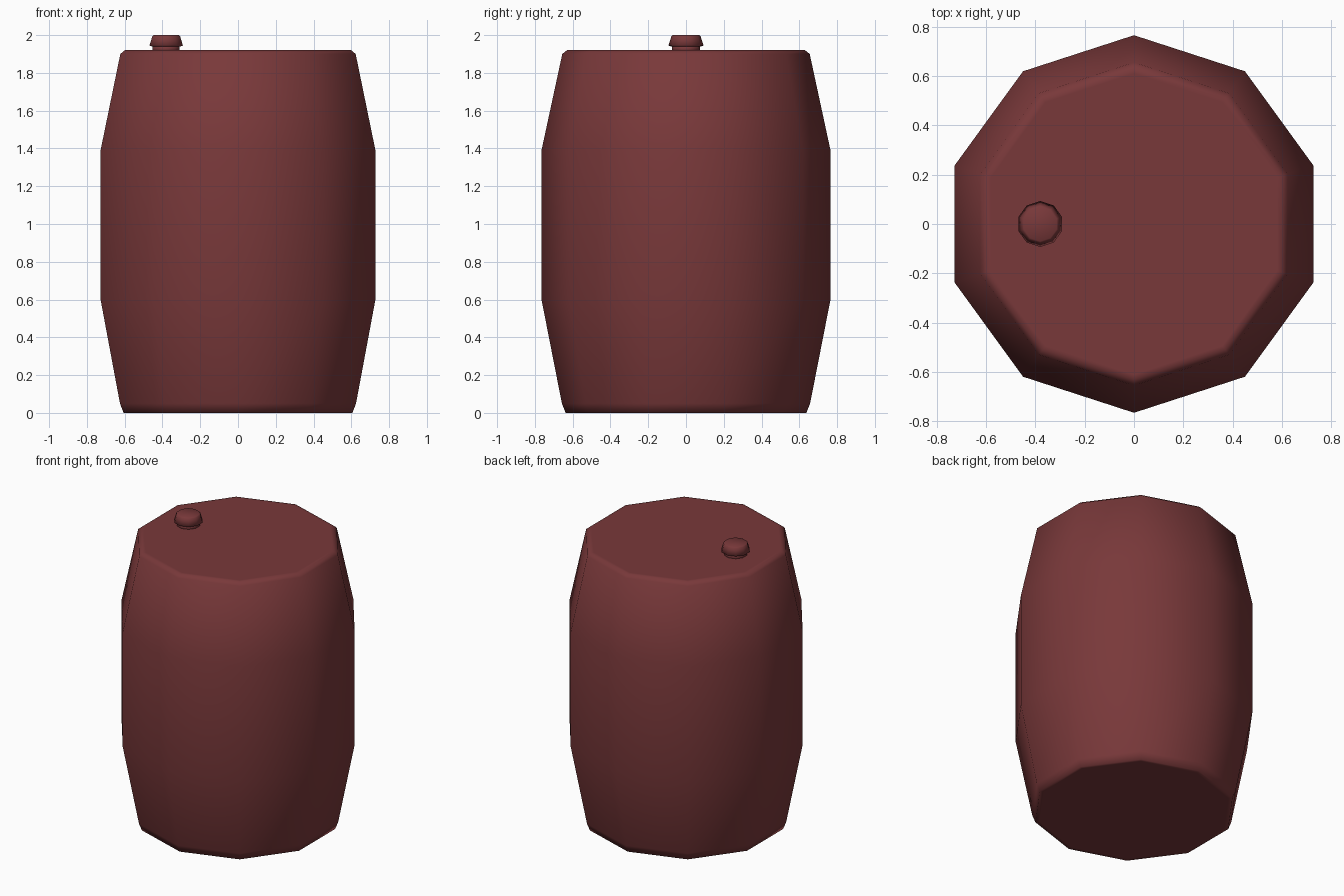
import bpy, bmesh
from math import cos, sin, pi

if "Cube" in bpy.data.objects:
    bpy.data.objects.remove(bpy.data.objects["Cube"])

SIDES = 10
mat = bpy.data.materials.new("dark_red")
mat.diffuse_color = (0.19, 0.04, 0.042, 1)
mat.use_nodes = True
mat.node_tree.nodes["Principled BSDF"].inputs["Base Color"].default_value = mat.diffuse_color


def lathe(name, profile, centre=(0, 0)):
    """Ten-sided solid of revolution from (radius, z) pairs, with a corner on +y."""
    bm = bmesh.new()
    rings = []
    for r, z in profile:
        rings.append([bm.verts.new((centre[0] + r * cos(pi / 2 + 2 * pi * i / SIDES),
                                    centre[1] + r * sin(pi / 2 + 2 * pi * i / SIDES), z))
                      for i in range(SIDES)])
    for a, b in zip(rings, rings[1:]):
        for i in range(SIDES):
            j = (i + 1) % SIDES
            bm.faces.new((a[i], a[j], b[j], b[i]))
    bm.faces.new(rings[0][::-1])
    bm.faces.new(rings[-1])
    bmesh.ops.recalc_face_normals(bm, faces=bm.faces)
    for f in bm.faces:
        f.smooth = True
    me = bpy.data.meshes.new(name)
    bm.to_mesh(me)
    bm.free()
    me.materials.append(mat)
    ob = bpy.data.objects.new(name, me)
    bpy.context.collection.objects.link(ob)
    return ob


# Barrel body: bulged wall, bevelled rims, flat ends held by an inset ring
lathe("barrel_body", [(0.61, 0), (0.637, 0), (0.657, 0.05), (0.765, 0.6),
                      (0.765, 1.39), (0.655, 1.9), (0.63, 1.92), (0.61, 1.92)])

# Filler neck and tapered cap near the left rim
lathe("filler_neck", [(0.075, 1.91), (0.075, 1.945)], (-0.38, 0))
lathe("filler_cap", [(0.08, 1.94), (0.093, 1.945), (0.077, 1.995), (0.07, 2.0)], (-0.38, 0))
